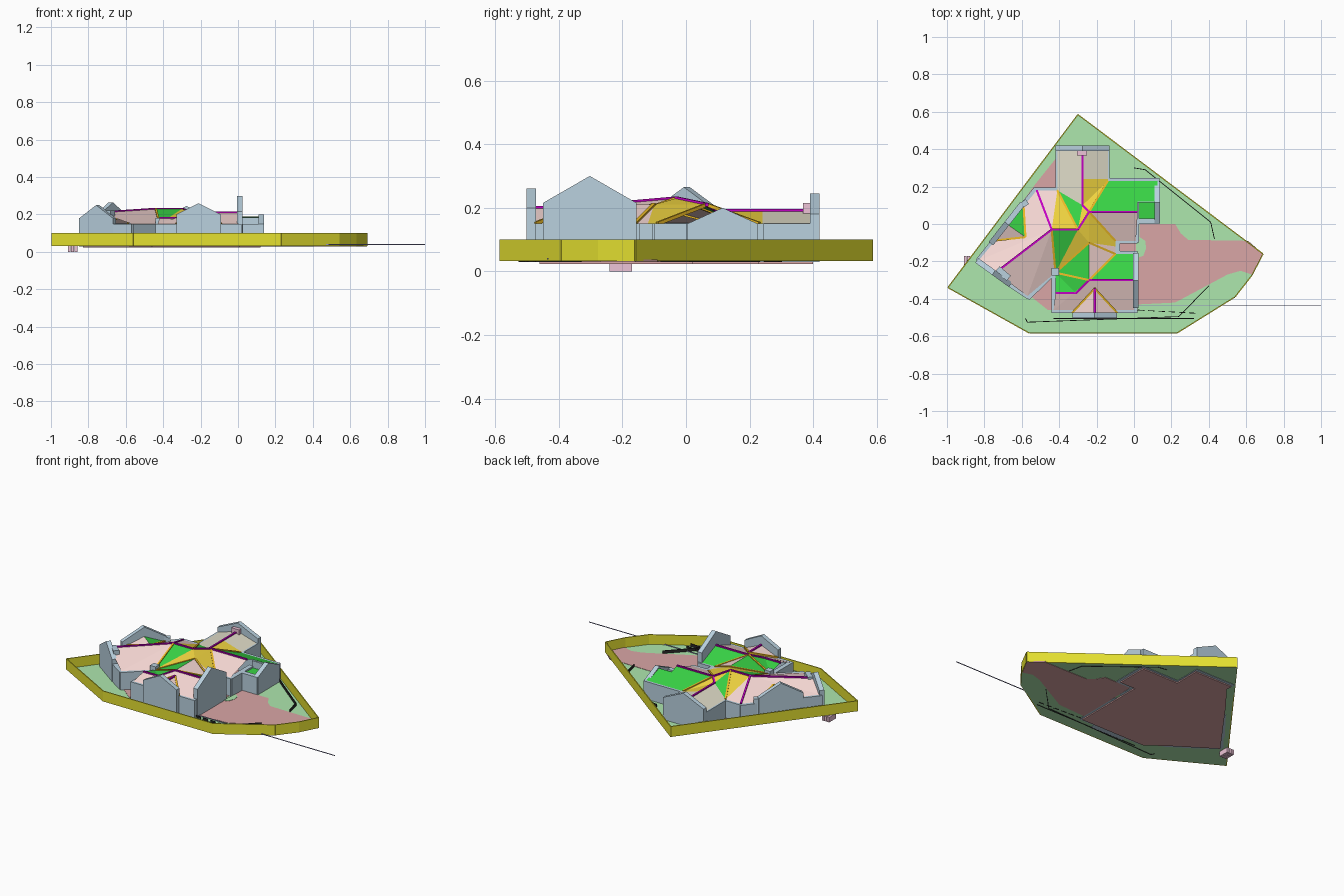
import bpy
from mathutils import Vector

if "Cube" in bpy.data.objects:
    bpy.data.objects.remove(bpy.data.objects["Cube"])

COL = dict(wall=(.49, .64, .74), pink=(.93, .69, .66), green=(.04, .65, .06), gold=(.86, .65, .05),
           tan=(.75, .72, .58), magenta=(.55, 0, .55), orange=(.85, .5, .02), yellow=(.78, .75, .03),
           lawn=(.42, .80, .42), red=(.70, .38, .38), black=(.02, .02, .02), line=(.3, .3, .55),
           block=(.85, .55, .68))
MATS = {}
for k, c in COL.items():
    MATS[k] = bpy.data.materials.new(k)
    MATS[k].diffuse_color = (*c, 1)


def mesh(name, verts, faces, col):
    me = bpy.data.meshes.new(name)
    me.from_pydata([tuple(v) for v in verts], [], faces)
    me.materials.append(MATS[col])
    ob = bpy.data.objects.new(name, me)
    bpy.context.collection.objects.link(ob)
    return ob


def extrude(name, loop, offset, col):
    """Closed solid from a planar loop pushed along an offset."""
    n = len(loop)
    a = [Vector(p) for p in loop]
    b = [p + Vector(offset) for p in a]
    faces = [list(range(n))[::-1], list(range(n, 2 * n))]
    faces += [[i, (i + 1) % n, n + (i + 1) % n, n + i] for i in range(n)]
    return mesh(name, a + b, faces, col)


def slab(name, pts, z0, z1, col):
    return extrude(name, [(x, y, z0) for x, y in pts], (0, 0, z1 - z0), col)


def wall(name, p, q, h=.15, peak=None, t=.03, col='wall', z0=.03):
    """Upright wall between two plan points, with an optional gable peak."""
    p, q = Vector((*p, 0)), Vector((*q, 0))
    d = (q - p).normalized()
    n = Vector((-d.y, d.x, 0)) * t
    up = Vector((0, 0, 1))
    loop = [p + up * z0, q + up * z0, q + up * h]
    if peak:
        loop.append((p + q) / 2 + up * peak)
    loop.append(p + up * h)
    return extrude(name, [v - n / 2 for v in loop], n, col)


def beam(name, a, b, col, s=.011):
    """Square bar between two space points."""
    a, b = Vector(a), Vector(b)
    d = (b - a).normalized()
    u = d.cross(Vector((0, 0, 1))).normalized() * s / 2
    v = u.cross(d).normalized() * s / 2
    return extrude(name, [a + u + v, a - u + v, a - u - v, a + u - v], b - a, col)


# Site: lawn, boundary, drive, floor
site = [(-.30, .585), (.69, -.16), (.63, -.275), (.54, -.39), (.23, -.583), (-.56, -.583), (-.995, -.34)]
slab('lawn', site, .032, .036, 'lawn')
for i, p in enumerate(site):
    wall('boundary_wall', p, site[(i + 1) % len(site)], .10, t=.006, col='yellow', z0=.032)
slab('driveway', [(.03, 0), (.22, 0), (.25, -.05), (.29, -.085), (.61, -.09), (.69, -.16), (.63, -.27),
                  (.57, -.25), (.50, -.27), (.22, -.42), (.02, -.43)], .03, .038, 'red')
slab('planting_circle', [(.03, -.07), (.06, -.09), (.065, -.13), (.05, -.17), (.02, -.18)], .036, .040, 'lawn')
slab('floor', [(-.41, .40), (-.14, .40), (-.14, .23), (.12, .23), (.12, .02), (.01, .02), (.01, -.46),
               (-.46, -.46), (-.56, -.38), (-.83, -.20), (-.53, .21), (-.41, .36)], .023, .038, 'red')
for i in range(3):
    slab('marker_block', [(-.91 + .018 * i, -.24), (-.895 + .018 * i, -.24),
                          (-.895 + .018 * i, -.17), (-.91 + .018 * i, -.17)], 0, .032, 'block')
beam('survey_line', (0, -.435, .04), (1, -.435, .04), 'line', .004)

# Thin black kerb strips on the lawn
for path in ([(0, .30), (.06, .29), (.41, .01), (.43, -.08)],
             [(.40, -.33), (.24, -.495), (-.57, -.525), (-.58, -.505)], [(-.43, -.505), (.32, -.505)]):
    for p, q in zip(path, path[1:]):
        wall('kerb', p, q, .055, t=.004, col='black')
for i in range(6):
    wall('kerb_dash', (.02 + i * .055, -.46 - .003 * i), (.055 + i * .055, -.462 - .003 * i), .05, t=.004, col='black')

# House walls: plan ends, eave height, gable peak
for p, q, h, pk in [
    ((-.42, .405), (-.13, .405), .18, .245), ((-.405, .42), (-.405, .18), .15, None),
    ((-.145, .42), (-.145, .22), .15, None), ((-.15, .23), (.135, .23), .15, None),
    ((.125, .225), (.125, .005), .15, .20), ((.135, .015), (0, .015), .15, None),
    ((.012, .12), (.012, -.10), .15, None), ((.02, -.09), (-.09, -.09), .15, None),
    ((-.09, -.08), (-.09, -.17), .15, None), ((-.10, -.16), (.02, -.16), .15, None),
    ((.01, -.45), (.01, -.155), .215, .30), ((-.44, -.46), (.02, -.46), .15, None),
    ((-.33, -.487), (-.09, -.487), .20, .26), ((-.425, -.475), (-.425, -.25), .15, None),
    ((-.40, .18), (-.53, .18), .15, None), ((-.52, .19), (-.835, -.20), .15, None),
    ((-.595, .11), (-.765, -.105), .185, .265), ((-.84, -.195), (-.66, -.325), .18, .25),
    ((-.68, -.31), (-.56, -.39), .15, None), ((-.57, -.395), (-.41, -.24), .15, None),
]:
    wall('gable_wall' if pk else 'wall', p, q, h, pk)
wall('gable_return_north', (-.57, .12), (-.60, .10), .18)
wall('chimney', (-.73, -.24), (-.67, -.29), .22, t=.035)
wall('corner_pier', (-.44, -.255), (-.40, -.255), .18, t=.04)
wall('vent_box', (-.305, .38), (-.25, .38), .215, t=.025, col='block', z0=.15)

# Roof points: ridges (R), eaves (E), dormers (D)
e = .15
P = dict(R1=(-.275, .40, .19), R2=(-.275, .10, .19), R3=(-.24, .065, .21), R4=(.02, .065, .21),
         R5=(-.30, -.03, .23), R6=(-.44, -.03, .23), R8=(-.74, -.26, .21), R9=(-.24, -.30, .21),
         R10=(0, -.30, .21), R11=(-.31, -.37, .18), R12=(-.42, -.37, .18),
         E1=(-.41, .40, e), E2=(-.14, .40, e), E3=(-.14, .23, e), E4=(.125, .23, e), B1=(.125, .12, .19),
         B2=(.02, .12, .19), E6=(.01, -.09, e), E7=(-.10, -.09, e), E8=(-.10, -.16, e), E9=(0, -.16, e),
         E10=(0, -.46, e), E11=(-.43, -.46, e), E12=(-.42, -.26, e), E13=(-.57, -.385, e),
         E14=(-.83, -.195, e), E15=(-.52, .18, e), E16=(-.41, .18, e),
         N0=(-.58, -.07, .195), N1=(-.68, 0, .205), N2=(-.59, .09, .155), N3=(-.76, -.09, .155),
         D0=(-.21, -.345, .20), D1=(-.21, -.48, .20), D2=(-.33, -.475, .15), D3=(-.09, -.475, .15),
         T1=(-.275, .24, .19), T2=(-.14, .24, e), T3=(-.41, .24, e), S1=(-.24, -.10, .21), S2=(-.10, -.12, e))
for names, col in [
    ('E1 R1 T1 T3', 'tan'), ('R1 E2 T2 T1', 'tan'), ('T3 T1 R2 E16', 'tan'), ('T1 T2 E3 R2', 'gold'),
    ('E3 R3 R2', 'gold'), ('E3 E4 B1 B2 R4 R3', 'green'), ('R3 R4 E6 E7', 'pink'),
    ('R3 E7 S2 S1', 'gold'), ('S1 S2 E8 R9', 'pink'), ('E8 E9 R10 R9', 'green'),
    ('R9 R10 E10 E11', 'pink'), ('R9 E11 R11', 'pink'), ('R11 E11 R12', 'pink'), ('R11 R12 E12', 'green'),
    ('R9 R11 E12', 'green'), ('R9 E12 S1', 'green'), ('S1 E12 R5', 'gold'), ('S1 R5 R3', 'gold'),
    ('R5 E12 R6', 'green'), ('R6 E12 E13', 'pink'), ('R6 E13 R8', 'pink'), ('R6 R8 E14', 'pink'),
    ('R6 E14 E15', 'pink'), ('R6 E15 E16', 'pink'), ('R6 E16 R5', 'gold'), ('R5 E16 R2', 'green'),
    ('R5 R2 R3', 'gold'), ('N0 N1 N2', 'green'), ('N0 N3 N1', 'pink'), ('D0 D1 D2', 'pink'), ('D0 D3 D1', 'pink'),
]:
    vs = [P[n] for n in names.split()]
    mesh('roof_plane', vs, [list(range(len(vs)))], col)
# Sunken yard beside the east wall
slab('yard_roof', [(.02, .02), (.125, .02), (.125, .12), (.02, .12)], .13, .14, 'green')
wall('yard_wall', (.02, .12), (.125, .12), .185, t=.012)

# Ridge and valley bars
for col, pairs in (('magenta', 'R1-R2 R2-R3 R3-R4 R3-R5 R5-R6 R6-R8 R6-E15 R9-R10 R9-R11 R11-R12 D0-D1'),
                   ('orange', 'E3-R3 E16-R5 R3-E7 E8-R9 S1-E8 R9-E12 R6-E12 E12-S1 N0-N2 N0-N3 D0-D2 D0-D3')):
    for pr in pairs.split():
        a, b = pr.split('-')
        beam('ridge' if col == 'magenta' else 'valley', P[a], P[b], col)

for m in bpy.data.materials:
    if m.users and not m.is_grease_pencil:
        m.use_nodes = True
        m.node_tree.nodes["Principled BSDF"].inputs["Base Color"].default_value = m.diffuse_color
